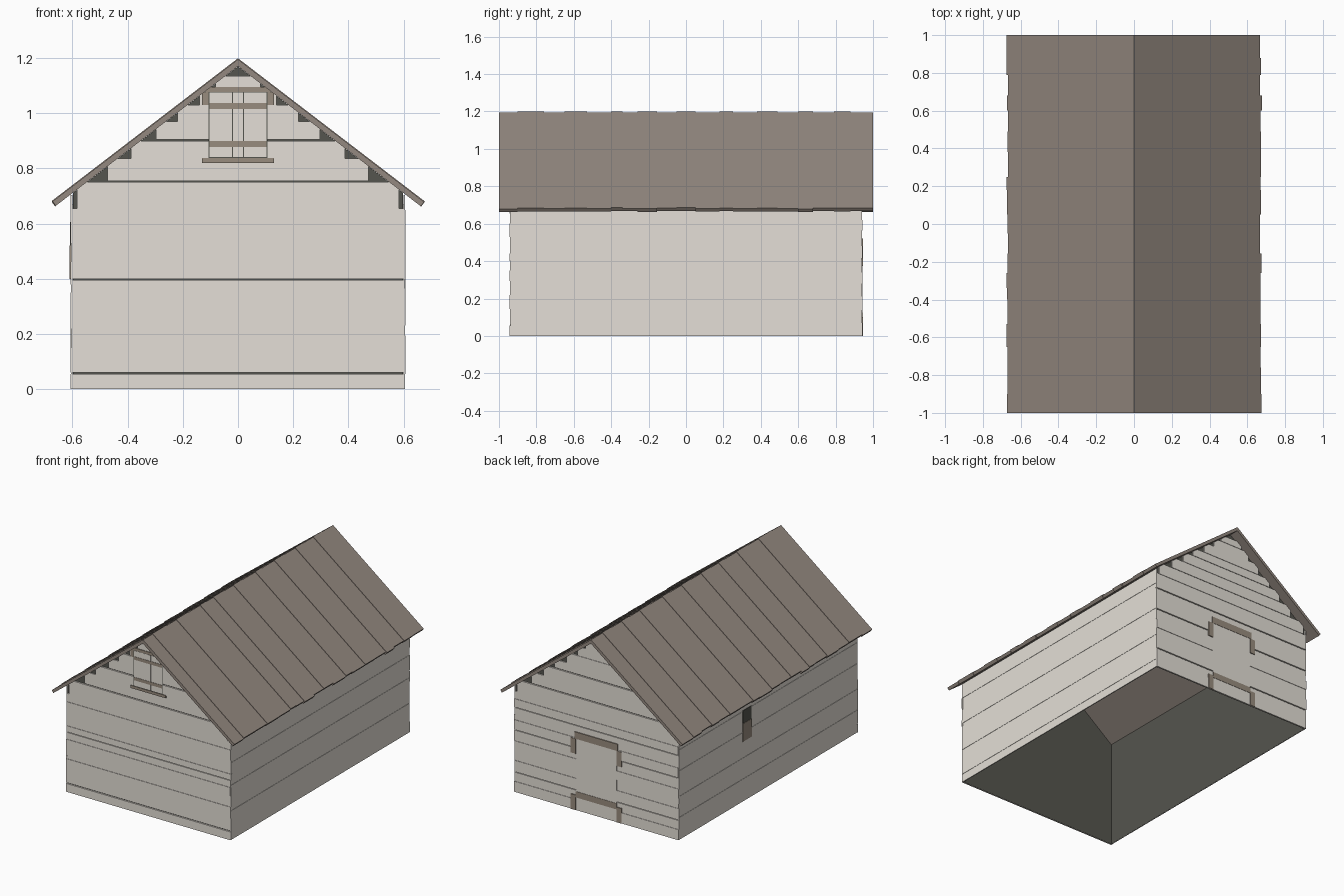
import bpy, bmesh, math, random
from mathutils import Matrix, Vector

random.seed(4)
if "Cube" in bpy.data.objects:
    bpy.data.objects.remove(bpy.data.objects["Cube"], do_unlink=True)


def material(name, rgb):
    m = bpy.data.materials.new(name)
    m.use_nodes = True
    m.diffuse_color = (*rgb, 1)
    m.node_tree.nodes["Principled BSDF"].inputs["Base Color"].default_value = (*rgb, 1)
    return m


PALE = material("pale weathered wood", (0.78, 0.74, 0.68))
ROOF = material("brown roof wood", (0.295, 0.25, 0.215))
TRIM = material("brown trim wood", (0.315, 0.265, 0.21))
DARK = material("dark interior", (0.09, 0.09, 0.077))

RIDGE, SLOPE = 1.195, 0.766      # ridge height and roof fall per unit of x
HALF_W, HALF_L = 0.605, 0.943    # outer faces of the walls
SHELL_W, SHELL_L = 0.598, 0.932  # faces of the dark shell behind the boards


def finish(name, bm, mat):
    mesh = bpy.data.meshes.new(name)
    bm.to_mesh(mesh)
    bm.free()
    mesh.materials.append(mat)
    obj = bpy.data.objects.new(name, mesh)
    bpy.context.collection.objects.link(obj)


def boxes(name, mat, spans, frame=Matrix(), under_roof=False):
    bm = bmesh.new()
    for lo, hi in spans:
        lo, hi = Vector(lo), Vector(hi)
        place = Matrix.Translation((lo + hi) / 2) @ Matrix.Diagonal((*(hi - lo), 1))
        bmesh.ops.create_cube(bm, size=1, matrix=frame @ place)
    if under_roof:
        for s in (-1, 1):
            bmesh.ops.bisect_plane(bm, geom=bm.verts[:] + bm.edges[:] + bm.faces[:],
                                   plane_co=(0, 0, RIDGE - 0.012),
                                   plane_no=(s * SLOPE, 0, 1), clear_outer=True)
    finish(name, bm, mat)


# Dark inner shell: open below and under the roof
bm = bmesh.new()
peak = RIDGE - 0.026
eave = peak - SHELL_W * SLOPE
outline = [(-SHELL_W, 0), (-SHELL_W, eave), (0, peak), (SHELL_W, eave), (SHELL_W, 0)]
rings = [[bm.verts.new((x, y, z)) for x, z in outline] for y in (-SHELL_L, SHELL_L)]
bm.faces.new(rings[0][::-1])
bm.faces.new(rings[1])
for i in (0, 3):
    bm.faces.new((rings[0][i], rings[0][i + 1], rings[1][i + 1], rings[1][i]))
bmesh.ops.recalc_face_normals(bm, faces=bm.faces)
finish("inner_shell", bm, DARK)


# Horizontal boards on the end walls, stepped under the gables
def end_wall(name, levels, side, open_seams):
    spans = []
    for i, (z0, z1) in enumerate(zip(levels, levels[1:])):
        half = min(HALF_W, (RIDGE - z1) / SLOPE + 0.003)
        gap = 0.005 if z0 in open_seams else 0
        shift = random.uniform(-0.003, 0.003) if half == HALF_W else 0
        ys = sorted((side * (SHELL_L + 0.001), side * (HALF_L - 0.003 * (i % 2))))
        spans.append(((-half + shift, ys[0], z0 + gap), (half + shift, ys[1], z1)))
    boxes(name, PALE, spans, under_roof=True)


end_wall("front_boards", [0, .055, .145, .22, .295, .35, .395, .44, .53, .6, .655,
                          .75, .835, .9, .97, 1.03, 1.09, 1.135], -1,
         (.055, .395, .75, .9))
end_wall("back_boards", [0, .07, .13, .21, .28, .34, .41, .48, .56, .62, .67,
                         .75, .83, .9, .96, 1.03, 1.09, 1.135], 1,
         (.13, .41, .56, .75, .9))


# Horizontal boards on the long walls
def long_wall(name, levels, side):
    spans = []
    for i, (z0, z1) in enumerate(zip(levels, levels[1:])):
        xs = sorted((side * (SHELL_W + 0.001), side * (HALF_W + 0.002 * (i % 2))))
        end = HALF_L - random.uniform(0.002, 0.005)
        spans.append(((xs[0], -end, z0), (xs[1], end, z1)))
    boxes(name, PALE, spans)


long_wall("left_boards", [0, .055, .195, .23, .365, .42, .515, .6, .65, .703], 1)
long_wall("right_boards", [0, .06, .15, .24, .29, .38, .46, .53, .6, .65, .703], -1)

# Roof boards running from the ridge to the eaves, alternately raised
pitch = math.atan(SLOPE)
cuts = [-1, -.9, -.76, -.65, -.53, -.4, -.34, -.26, -.155, -.05, .05, .18,
        .25, .38, .49, .6, .68, .79, .88, 1]
for side, name in ((1, "left_roof_boards"), (-1, "right_roof_boards")):
    turn = Matrix.Rotation(side * pitch, 4, "Y")
    frame = Matrix.Translation((0, 0, RIDGE)) @ turn
    spans = []
    for i, (y0, y1) in enumerate(zip(cuts, cuts[1:])):
        length = 0.845 + random.uniform(-0.006, 0.006)
        top = 0.003 * (i % 2)
        xs = sorted((-side * top * SLOPE, side * length))
        spans.append(((xs[0], y0, -0.02), (xs[1], y1, top)))
    boxes(name, ROOF, spans, frame)


# Thin plates on the end walls; side -1 is the front and 1 the back
def plate(side, x0, x1, z0, z1, depth):
    xs = sorted((x0, x1))
    ys = sorted((side * (HALF_L - 0.005), side * (HALF_L + depth)))
    return (xs[0], ys[0], z0), (xs[1], ys[1], z1)


# Loft shutter in the front gable
boxes("loft_shutter_gap", DARK, [plate(-1, -.107, .107, .838, 1.078, 0.001)])
boxes("loft_shutter_boards", PALE,
      [plate(-1, a, b, .841, 1.074, 0.002)
       for a, b in ((-.104, -.021), (-.019, .019), (.021, .104))])
boxes("loft_shutter_trim", TRIM,
      [plate(-1, -.13, .13, .82, .838, 0.004),
       plate(-1, -.118, .118, 1.077, 1.094, 0.004),
       plate(-1, -.103, .103, .878, .899, 0.004),
       plate(-1, -.103, .103, 1.015, 1.036, 0.004)]
      + [plate(-1, s * .107, s * .13, 1.03, 1.077, 0.003) for s in (-1, 1)])

# Door on the back wall with its frame pieces and brace
boxes("back_door", PALE, [plate(1, -.15, .15, 0, .475, 0.001)])
boxes("back_door_trim", TRIM,
      [plate(1, -.158, .158, .475, .52, 0.003),
       plate(1, -.15, .15, .085, .125, 0.003)]
      + [plate(1, s * .15, s * .187, z0, z1, 0.003)
         for s in (-1, 1) for z0, z1 in ((0, .1), (.375, .475))])

# Small hatch on the right wall, dark opening above a wooden flap
boxes("side_hatch_opening", DARK, [((-HALF_W - .003, .18, .51), (-HALF_W + .005, .27, .605))])
boxes("side_hatch_flap", TRIM, [((-HALF_W - .005, .178, .4), (-HALF_W + .005, .272, .52))])
